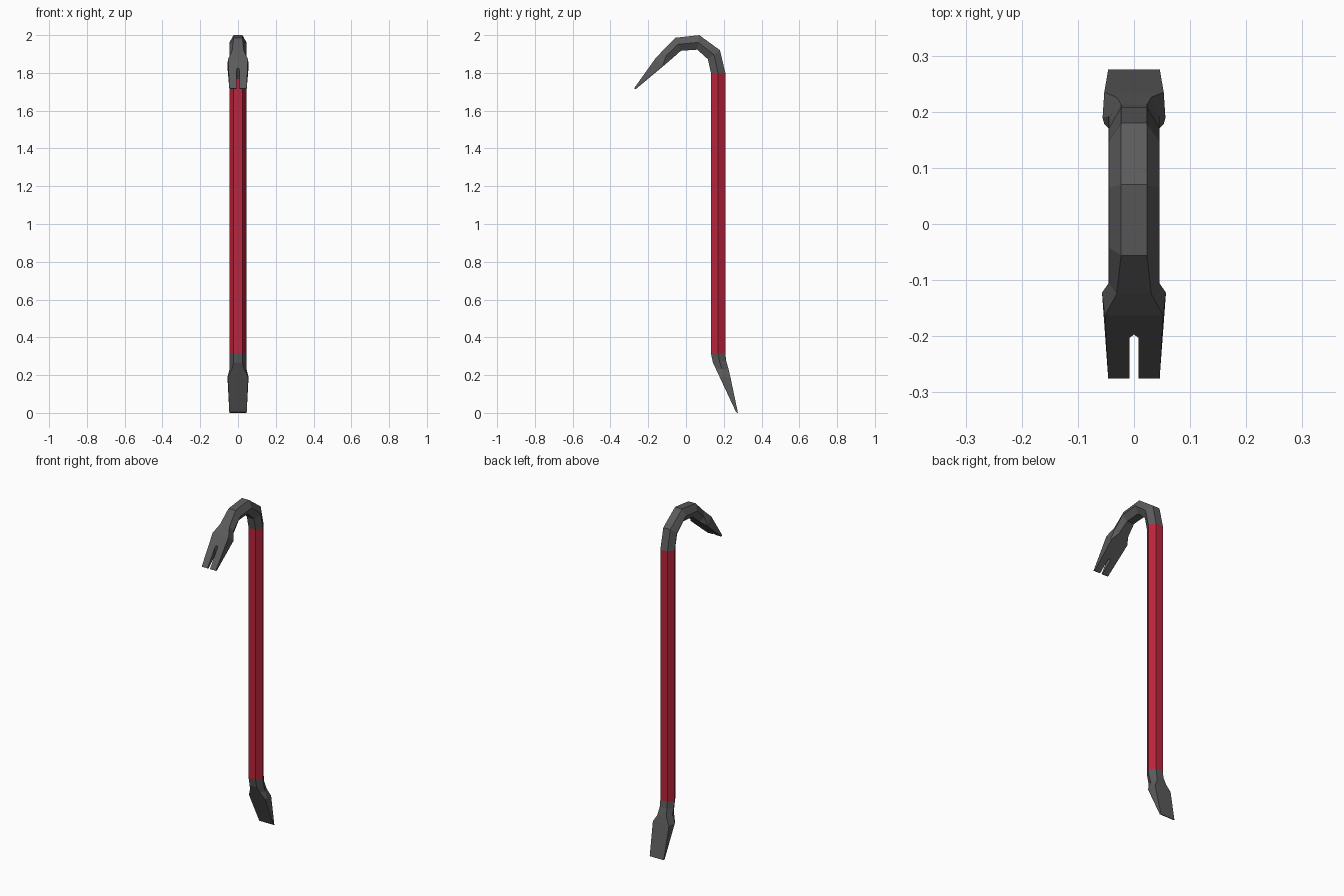
import bpy, bmesh
from mathutils import Vector

if "Cube" in bpy.data.objects:
    bpy.data.objects.remove(bpy.data.objects["Cube"])


def material(name, rgb):
    m = bpy.data.materials.new(name)
    m.diffuse_color = (*rgb, 1)
    m.use_nodes = True
    m.node_tree.nodes["Principled BSDF"].inputs["Base Color"].default_value = m.diffuse_color
    return m


steel = material("dark steel", (0.105, 0.105, 0.105))
red = material("red paint", (0.50, 0.018, 0.045))


def add_object(name, bm, mat):
    bmesh.ops.recalc_face_normals(bm, faces=bm.faces)
    me = bpy.data.meshes.new(name)
    bm.to_mesh(me)
    bm.free()
    me.materials.append(mat)
    ob = bpy.data.objects.new(name, me)
    bpy.context.collection.objects.link(ob)
    return ob


def loft(name, rings, mat, caps=True):
    """Skin six-sided rings: outer (y, z), inner (y, z),
    half widths outer / middle / inner, middle position from outer to inner."""
    bm = bmesh.new()
    loops = []
    for outer, inner, wo, wm, wi, t in rings:
        o, i = Vector((0, *outer)), Vector((0, *inner))
        m = o.lerp(i, t)
        loops.append([bm.verts.new((x, p.y, p.z)) for x, p in
                      ((wo, o), (wm, m), (wi, i), (-wi, i), (-wm, m), (-wo, o))])
    for a, b in zip(loops, loops[1:]):
        for k in range(6):
            n = (k + 1) % 6
            bm.faces.new((a[k], a[n], b[n], b[k]))
    if caps:
        bm.faces.new(loops[0])
        bm.faces.new(loops[-1])
    return add_object(name, bm, mat)


HEX = (0.023, 0.045, 0.023, 0.5)     # plain hexagonal bar
NECK = (0.031, 0.045, 0.031, 0.5)    # just before a blade flares
TIP = (0.046, 0.046, 0.046, 0.5)     # blade edge
shaft_top = ((0.208, 1.80), (0.132, 1.80), *HEX)
shaft_bottom = ((0.208, 0.315), (0.132, 0.315), *HEX)

# Painted shaft
loft("shaft", [shaft_bottom, shaft_top], red, caps=False)

# Curved hook flattening into the claw
hook = loft("hook_claw", [
    shaft_top,
    ((0.180, 1.920), (0.116, 1.872), *HEX),
    ((0.070, 2.000), (0.060, 1.923), *HEX),
    ((-0.056, 1.986), (-0.027, 1.917), *HEX),
    ((-0.125, 1.916), (-0.085, 1.866), *NECK),
    ((-0.163, 1.875), (-0.118, 1.838), 0.052, 0.057, 0.053, 0.9),
    ((-0.275, 1.718), (-0.266, 1.714), *TIP),
], steel)

# Bent chisel foot
loft("chisel_foot", [
    shaft_bottom,
    ((0.213, 0.275), (0.142, 0.267), *HEX),
    ((0.226, 0.228), (0.157, 0.235), *NECK),
    ((0.235, 0.190), (0.178, 0.190), 0.053, 0.056, 0.053, 0.8),
    ((0.275, 0.000), (0.265, 0.004), *TIP),
], steel)

# Nail slot: pointed prism cut through the claw
bm = bmesh.new()
slot = [(-0.008, -0.35), (0.008, -0.35), (0.008, -0.203), (0, -0.197), (-0.008, -0.203)]
face = bm.faces.new([bm.verts.new((x, y, 1.6)) for x, y in slot])
ext = bmesh.ops.extrude_face_region(bm, geom=[face])["geom"]
bmesh.ops.translate(bm, vec=(0, 0, 0.3),
                    verts=[v for v in ext if isinstance(v, bmesh.types.BMVert)])
cutter = add_object("slot_cutter", bm, steel)
cutter.hide_render = True
cutter.display_type = 'WIRE'
cut = hook.modifiers.new("nail slot", 'BOOLEAN')
cut.operation = 'DIFFERENCE'
cut.solver = 'EXACT'
cut.object = cutter
